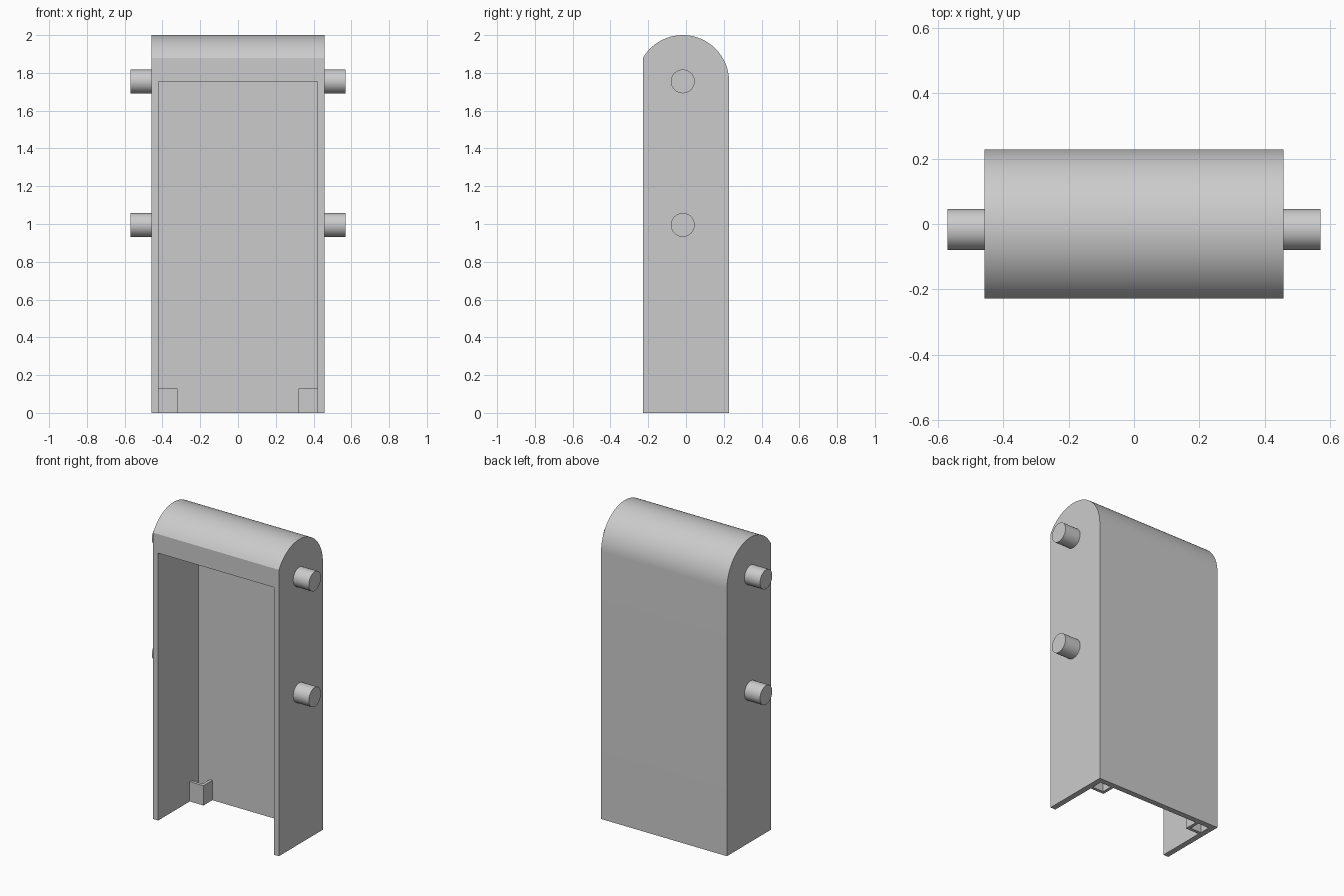
import bpy, bmesh, math
from mathutils import Vector

if "Cube" in bpy.data.objects:
    bpy.data.objects.remove(bpy.data.objects["Cube"])

grey = bpy.data.materials.new("plain grey")
grey.use_nodes = True
colour = (0.6, 0.6, 0.6, 1)
grey.diffuse_color = colour
grey.node_tree.nodes["Principled BSDF"].inputs["Base Color"].default_value = colour

HALF_W, WALL = 0.457, 0.037
INNER = HALF_W - WALL
FRONT, BACK = -0.228, 0.228
AXIS_Y, AXIS_Z, RADIUS = -0.017, 1.755, 0.245


def prism(name, points, offset):
    """Extrude a closed outline along an offset vector."""
    bm = bmesh.new()
    face = bm.faces.new([bm.verts.new(p) for p in points])
    new = bmesh.ops.extrude_face_region(bm, geom=[face])["geom"]
    verts = [v for v in new if isinstance(v, bmesh.types.BMVert)]
    bmesh.ops.translate(bm, vec=Vector(offset), verts=verts)
    bmesh.ops.recalc_face_normals(bm, faces=bm.faces)
    mesh = bpy.data.meshes.new(name)
    bm.to_mesh(mesh)
    bm.free()
    mesh.materials.append(grey)
    obj = bpy.data.objects.new(name, mesh)
    bpy.context.collection.objects.link(obj)
    return obj


def smooth(obj):
    bpy.ops.object.select_all(action="DESELECT")
    obj.select_set(True)
    bpy.context.view_layer.objects.active = obj
    bpy.ops.object.shade_smooth_by_angle(angle=math.radians(30))


# Housing: flat sides and back under a rounded top, cut off flat at the front
end = math.pi - math.acos((AXIS_Y - FRONT) / RADIUS)
steps = 40
outline = [(-HALF_W, FRONT, 0), (-HALF_W, BACK, 0)]
for i in range(steps + 1):
    a = end * i / steps
    outline.append((-HALF_W, AXIS_Y + RADIUS * math.cos(a), AXIS_Z + RADIUS * math.sin(a)))
housing = prism("housing", outline, (2 * HALF_W, 0, 0))

# Cavity open to the front and bottom
low, deep = -0.1, BACK - WALL
cutter = prism("cavity_cutter",
               [(-INNER, FRONT - 0.1, low), (INNER, FRONT - 0.1, low),
                (INNER, deep, low), (-INNER, deep, low)],
               (0, 0, AXIS_Z - low))
cutter.hide_render = True
cut = housing.modifiers.new("cavity", "BOOLEAN")
cut.operation, cut.solver, cut.object = "DIFFERENCE", "EXACT", cutter
bpy.context.view_layer.objects.active = housing
bpy.ops.object.modifier_apply(modifier=cut.name)
bpy.data.objects.remove(cutter)
smooth(housing)

for side, label in ((1, "left"), (-1, "right")):
    # Corner sockets: thin L-shaped walls closing off the back corners
    size, thick, height = 0.1, 0.02, 0.13
    x0, x1 = INNER, INNER - size
    y0 = deep - 0.092
    corner = [(x0, y0), (x1, y0), (x1, deep), (x1 + thick, deep),
              (x1 + thick, y0 + thick), (x0, y0 + thick)]
    prism(label + "_corner_socket", [(side * x, y, 0) for x, y in corner], (0, 0, height))

    # Round side pegs
    for z, level in ((AXIS_Z, "upper"), (0.995, "lower")):
        ring = [(side * (HALF_W - 0.01),
                 AXIS_Y + 0.063 * math.cos(math.tau * i / 48),
                 z + 0.063 * math.sin(math.tau * i / 48)) for i in range(48)]
        smooth(prism(f"{label}_{level}_peg", ring, (side * 0.123, 0, 0)))
